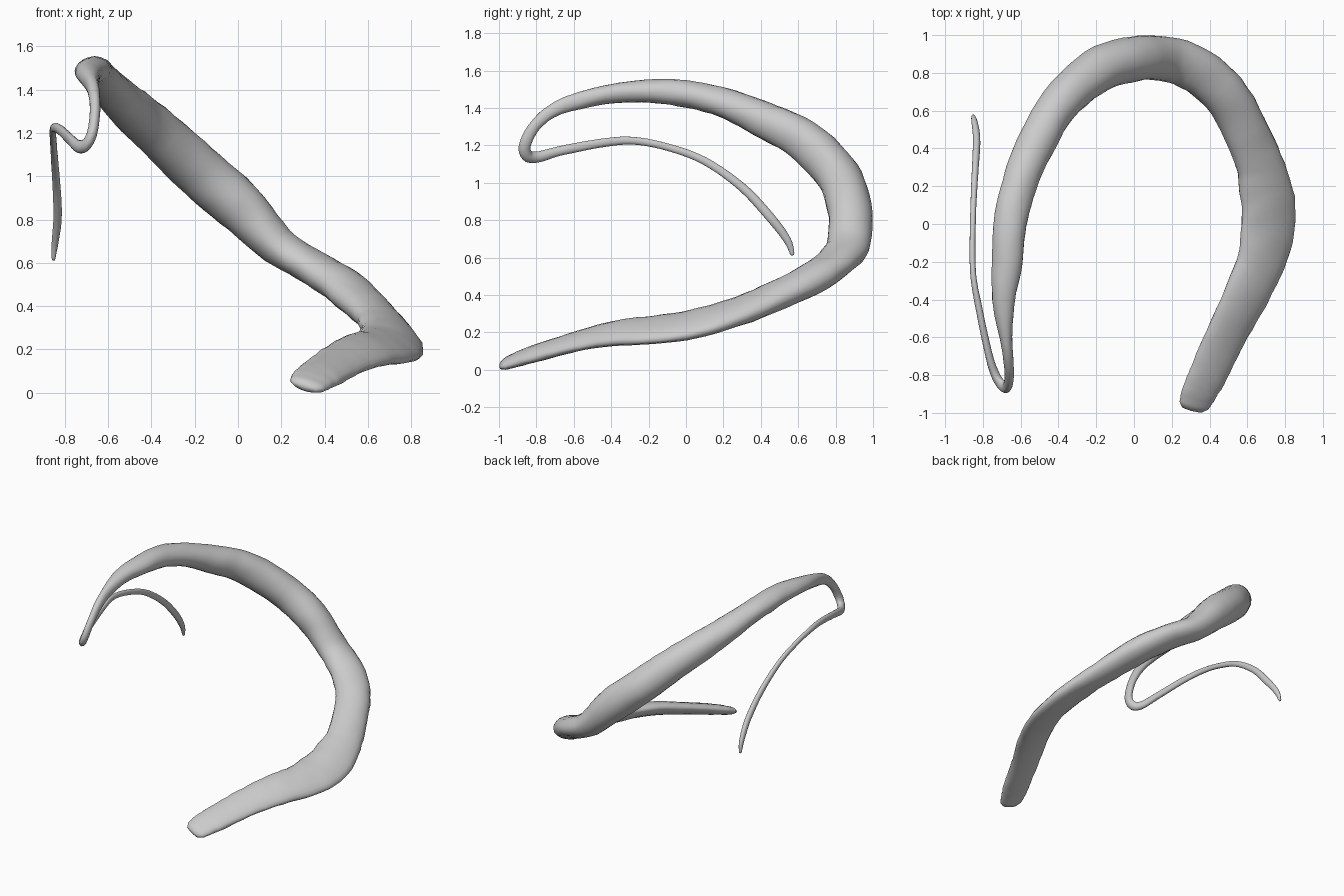
import bpy, bmesh, math, random
from mathutils import Vector

if "Cube" in bpy.data.objects:
    bpy.data.objects.remove(bpy.data.objects["Cube"])

random.seed(4)
SIDES, STEPS = 20, 5

# Thick curved body: x, y, z, half width, half thickness, roll in degrees
BODY = [
    (.318, -.96, .04, .085, .028, 18), (.35, -.88, .07, .102, .036, 20),
    (.40, -.78, .10, .106, .04, 21), (.483, -.60, .152, .113, .043, 23),
    (.583, -.40, .197, .125, .049, 26), (.672, -.20, .216, .138, .052, 26),
    (.714, 0, .24, .153, .056, 24), (.694, .20, .292, .146, .062, 18),
    (.632, .40, .362, .124, .07, 12), (.505, .655, .482, .121, .082, 4),
    (.345, .805, .585, .121, .08, 0), (.18, .87, .685, .117, .09, 0),
    (0, .872, .87, .118, .118, 0), (-.20, .81, 1.047, .118, .118, 0),
    (-.40, .63, 1.232, .107, .112, -5), (-.53, .40, 1.348, .1, .093, -8),
    (-.61, .20, 1.432, .092, .078, -8), (-.657, 0, 1.48, .088, .072, -5),
    (-.67, -.20, 1.492, .081, .063, 0), (-.69, -.40, 1.48, .061, .051, 0),
]
# Thin hooked strand: x, y, z, half width
STRAND = [
    (-.678, -.60, 1.435, .034), (-.665, -.72, 1.385, .027),
    (-.66, -.81, 1.305, .024), (-.672, -.86, 1.21, .024),
    (-.702, -.85, 1.15, .025), (-.738, -.79, 1.142, .023),
    (-.772, -.68, 1.172, .02), (-.82, -.45, 1.217, .018),
    (-.85, -.28, 1.228, .016), (-.855, -.10, 1.195, .015),
    (-.85, .10, 1.12, .016), (-.84, .30, .98, .018),
    (-.833, .45, .82, .019), (-.845, .54, .70, .016), (-.852, .568, .625, .009),
]
keys = BODY + [(x, y, z, w, w * 1.3, 0) for x, y, z, w in STRAND]


def spline(p, q, r, s, t):
    """Catmull-Rom blend of four keys."""
    return [.5 * (2*b + (c-a)*t + (2*a - 5*b + 4*c - d)*t*t + (3*b - a - 3*c + d)*t**3)
            for a, b, c, d in zip(p, q, r, s)]


# Smooth path through the keys
path = []
n = len(keys)
for i in range(n - 1):
    for j in range(STEPS):
        path.append(spline(keys[max(i-1, 0)], keys[i], keys[i+1], keys[min(i+2, n-1)], j / STEPS))
path.append(list(keys[-1]))

# Sweep the elliptical section along the path, with a lumpy surface
bm = bmesh.new()
rings = []
bump = [0.0] * SIDES
for i, (x, y, z, a, b, roll) in enumerate(path):
    p0, p1 = path[max(i-1, 0)], path[min(i+1, len(path)-1)]
    tan = (Vector(p1[:3]) - Vector(p0[:3])).normalized()
    if i < len(BODY) * STEPS:
        side = tan.cross(Vector((0, 0, 1))).normalized()
    else:
        side = Vector((-1, 0, 0))
        side = (side - tan * side.dot(tan)).normalized()
    up = side.cross(tan)
    r = math.radians(roll)
    s, u = side*math.cos(r) - up*math.sin(r), up*math.cos(r) + side*math.sin(r)
    bump = [.6 * k + random.uniform(-.035, .035) for k in bump]
    ring = []
    for k in range(SIDES):
        t = 2 * math.pi * k / SIDES
        f = 1 + (bump[k] + bump[k-1] + bump[(k+1) % SIDES]) / 2
        ring.append(bm.verts.new(Vector((x, y, z)) + (s*a*math.cos(t) + u*b*math.sin(t)) * f))
    rings.append(ring)
for r0, r1 in zip(rings, rings[1:]):
    for k in range(SIDES):
        m = (k + 1) % SIDES
        bm.faces.new((r0[k], r0[m], r1[m], r1[k]))

# Rounded ends
for ring, off in ((rings[0], Vector((-.014, -.03, -.012))), (rings[-1], Vector((0, .003, -.01)))):
    c = sum((v.co for v in ring), Vector()) / SIDES
    mid = [bm.verts.new(c + (v.co - c) * .7 + off * .75) for v in ring]
    tip = bm.verts.new(c + off)
    for k in range(SIDES):
        m = (k + 1) % SIDES
        bm.faces.new((ring[k], ring[m], mid[m], mid[k]))
        bm.faces.new((mid[k], mid[m], tip))

low = min(v.co.z for v in bm.verts)
for v in bm.verts:
    v.co.z -= low
bmesh.ops.recalc_face_normals(bm, faces=bm.faces)
mesh = bpy.data.meshes.new("tapered_tail")
bm.to_mesh(mesh)
bm.free()
mesh.polygons.foreach_set("use_smooth", [True] * len(mesh.polygons))
bpy.context.collection.objects.link(bpy.data.objects.new("tapered_tail", mesh))
